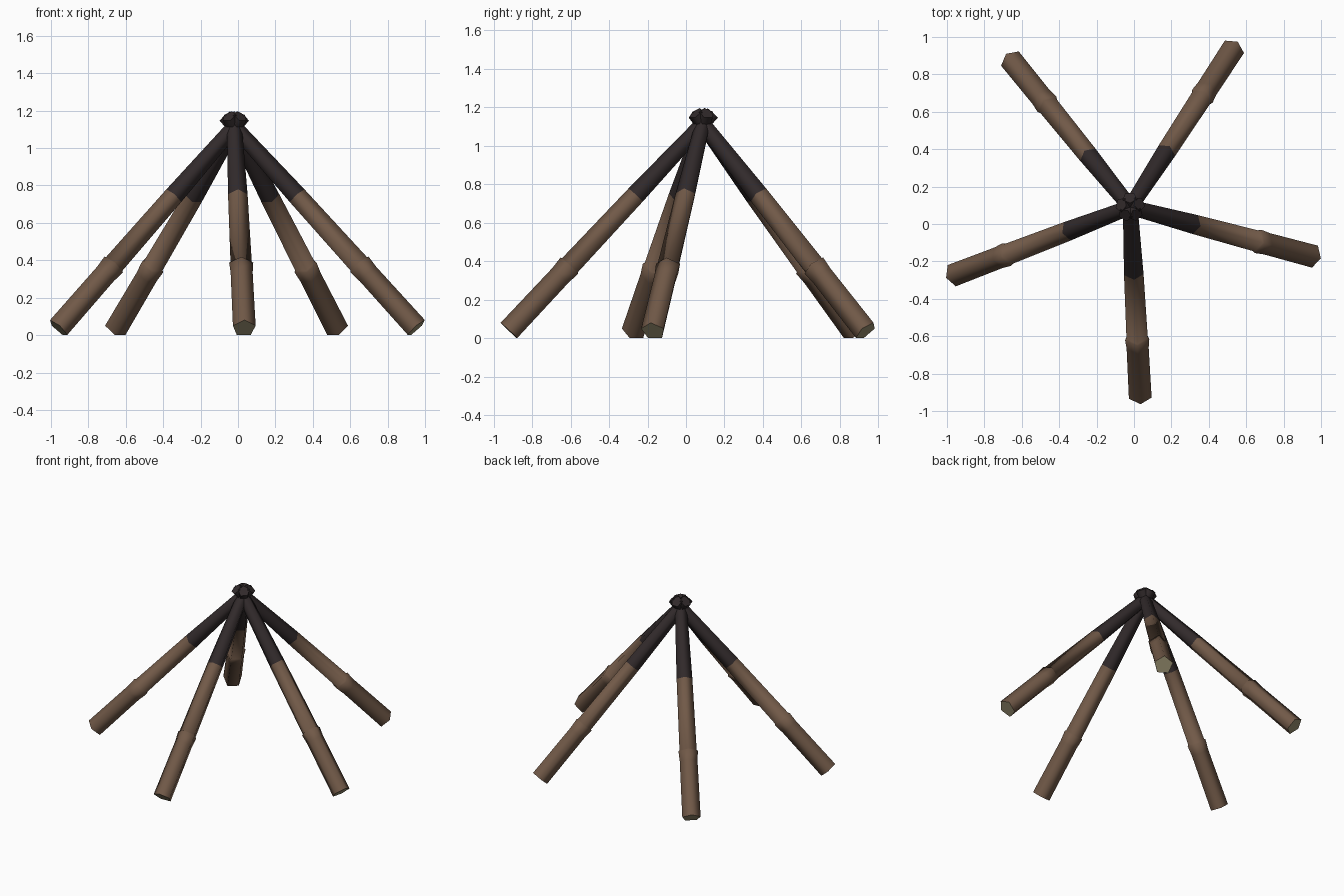
import bpy, bmesh, math
from mathutils import Vector

if "Cube" in bpy.data.objects:
    bpy.data.objects.remove(bpy.data.objects["Cube"])


def material(name, rgb):
    m = bpy.data.materials.new(name)
    m.diffuse_color = (*rgb, 1)
    m.use_nodes = True
    m.node_tree.nodes["Principled BSDF"].inputs["Base Color"].default_value = m.diffuse_color
    return m


MATS = [material("bark brown", (0.165, 0.10, 0.064)),
        material("charred black", (0.031, 0.023, 0.024)),
        material("cut wood", (0.30, 0.26, 0.155))]

APEX = Vector((-0.02, 0.09, 0))
FOOT_R, FOOT_Z = 1.008, 0.037
PITCH = math.radians(46.9)
SIDES = 5

# distance along the log, radius: bark, raised ring, bark, charred taper
PROFILE = [(0.0, 0.064), (0.39, 0.062), (0.46, 0.068), (0.465, 0.060),
           (0.965, 0.055), (1.55, 0.040)]
CHAR_START = 4


def build_log(name, azimuth):
    a = math.radians(azimuth)
    out = Vector((math.cos(a), math.sin(a), 0))
    side = Vector((-math.sin(a), math.cos(a), 0))
    up = Vector((0, 0, 1))
    axis = -out * math.cos(PITCH) + up * math.sin(PITCH)
    ridge = out * math.sin(PITCH) + up * math.cos(PITCH)
    foot = APEX + out * FOOT_R + up * FOOT_Z

    bm = bmesh.new()
    rings = []
    for dist, radius in PROFILE:
        ring = []
        for k in range(SIDES):
            t = math.tau * k / SIDES
            ring.append(bm.verts.new(foot + axis * dist
                        + (ridge * math.cos(t) + side * math.sin(t)) * radius))
        rings.append(ring)
    for i in range(len(rings) - 1):
        for k in range(SIDES):
            n = (k + 1) % SIDES
            f = bm.faces.new((rings[i][k], rings[i][n], rings[i + 1][n], rings[i + 1][k]))
            f.material_index = 1 if i >= CHAR_START else 0
    # sawn foot and burnt tip
    bm.faces.new(rings[0]).material_index = 2
    bm.faces.new(rings[-1]).material_index = 1
    bmesh.ops.recalc_face_normals(bm, faces=bm.faces)

    mesh = bpy.data.meshes.new(name)
    bm.to_mesh(mesh)
    bm.free()
    for m in MATS:
        mesh.materials.append(m)
    obj = bpy.data.objects.new(name, mesh)
    bpy.context.collection.objects.link(obj)
    # rounded sides, crisp end cuts
    bpy.ops.object.select_all(action='DESELECT')
    obj.select_set(True)
    bpy.context.view_layer.objects.active = obj
    bpy.ops.object.shade_smooth_by_angle(angle=math.radians(76))


# five logs leaning together
NAMES = ["front_log", "right_log", "back_right_log", "back_left_log", "left_log"]
for i, log_name in enumerate(NAMES):
    build_log(log_name, -87 + 72 * i)
